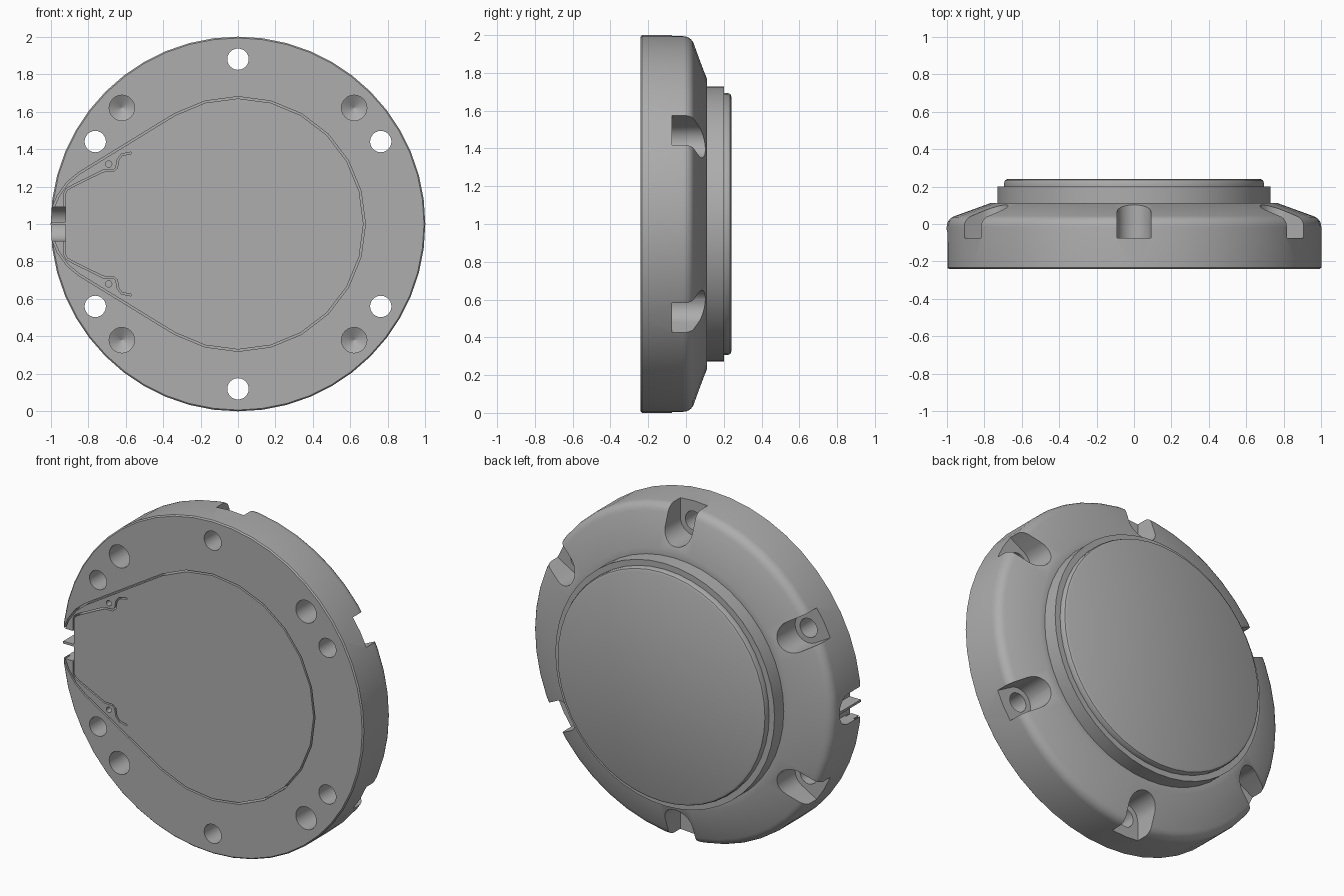
import bpy, bmesh
from math import sin, cos, pi, radians
from mathutils import Matrix, Vector

old = bpy.data.objects.get("Cube")
if old:
    bpy.data.objects.remove(old)

GREY = (0.42, 0.42, 0.42, 1)
mat = bpy.data.materials.new("plain grey")
mat.use_nodes = True
mat.diffuse_color = GREY
mat.node_tree.nodes["Principled BSDF"].inputs["Base Color"].default_value = GREY

FRONT = -0.24


def make(name, bm):
    bmesh.ops.recalc_face_normals(bm, faces=bm.faces)
    mesh = bpy.data.meshes.new(name)
    bm.to_mesh(mesh)
    bm.free()
    mesh.materials.append(mat)
    ob = bpy.data.objects.new(name, mesh)
    bpy.context.collection.objects.link(ob)
    return ob


def lathe(bm, profile, centre, steps):
    """Spin (radius, y) points round the y axis and cap any open ends."""
    verts = [bm.verts.new((centre[0], y, centre[1] + r)) for r, y in profile]
    edges = [bm.edges.new(p) for p in zip(verts, verts[1:])]
    pivot = Vector((centre[0], 0, centre[1]))
    bmesh.ops.spin(bm, geom=verts + edges, cent=pivot, axis=(0, 1, 0),
                   angle=2 * pi, steps=steps, use_merge=True)
    bmesh.ops.remove_doubles(bm, verts=bm.verts, dist=1e-5)
    bmesh.ops.holes_fill(bm, edges=[e for e in bm.edges if e.is_boundary])


def prism(bm, outline, y0, y1):
    """Extrude an (x, z) outline along y."""
    face = bm.faces.new([bm.verts.new((x, y0, z)) for x, z in outline])
    ext = bmesh.ops.extrude_face_region(bm, geom=[face], use_keep_orig=True)
    moved = [v for v in ext["geom"] if isinstance(v, bmesh.types.BMVert)]
    bmesh.ops.translate(bm, verts=moved, vec=(0, y1 - y0, 0))


def groove(bm, path, width, depth):
    """Thin ribbon cutter following an (x, z) path on the front face."""
    pts = [Vector(p) for p in path]
    left, right = [], []
    for i, p in enumerate(pts):
        t = (pts[min(i + 1, len(pts) - 1)] - pts[max(i - 1, 0)]).normalized()
        n = Vector((-t.y, t.x)) * width / 2
        left.append(p + n)
        right.append(p - n)
    prism(bm, left + right[::-1], FRONT - 0.05, FRONT + depth)


def cut(target, bm):
    cutter = make("cutter", bm)
    mod = target.modifiers.new("cut", "BOOLEAN")
    mod.operation, mod.solver, mod.object = "DIFFERENCE", "EXACT", cutter
    bpy.context.view_layer.objects.active = target
    bpy.ops.object.modifier_apply(modifier=mod.name)
    bpy.data.objects.remove(cutter)


def flip(path):
    return [(x, 2 - z) for x, z in path]


# Flanged disc with a sloped shoulder and a raised round boss on the back
bm = bmesh.new()
fillet = [(0.94 + 0.06 * cos(radians(a)), -0.015 + 0.06 * sin(radians(a)))
          for a in range(0, 76, 15)]
lathe(bm, [(0.993, FRONT), (1, FRONT + 0.007)] + fillet
      + [(0.765, 0.112), (0.728, 0.112), (0.728, 0.2), (0.693, 0.2), (0.693, 0.222),
         (0.688, 0.234), (0.675, 0.24)], (0, 1), 48)
body = make("flange_body", bm)

# Bolt pockets open at the rim
bm = bmesh.new()
for k in range(6):
    a = radians(30 + 60 * k)
    shape = [(1.2, -0.09)] + [(0.88 - 0.09 * sin(radians(t)), -0.09 * cos(radians(t)))
                              for t in range(0, 181, 15)] + [(1.2, 0.09)]
    prism(bm, [(u * cos(a) - v * sin(a), 1 + u * sin(a) + v * cos(a))
               for u, v in shape], -0.075, 0.4)
cut(body, bm)

# Bolt holes, drilled blind holes with cone ends, and latch pin holes
bm = bmesh.new()
for k in range(6):
    a = radians(30 + 60 * k)
    lathe(bm, [(0.057, -0.4), (0.057, 0.1)], (0.88 * cos(a), 1 + 0.88 * sin(a)), 24)
for sz in (-1, 1):
    for sx in (-1, 1):
        lathe(bm, [(0.068, -0.4), (0.068, -0.07), (0.001, -0.03)],
              (0.62 * sx, 1 + 0.62 * sz), 24)
    lathe(bm, [(0.017, -0.4), (0.017, FRONT + 0.05)], (-0.69, 1 + 0.32 * sz), 12)
cut(body, bm)

# Teardrop cover seam and the two latch outlines
bm = bmesh.new()
tail = [(-1.03, 1.03), (-0.99, 1.08), (-0.96, 1.15), (-0.91, 1.22), (-0.85, 1.27)]
arc = [(0.675 * cos(radians(a)), 1 + 0.675 * sin(radians(a)))
       for a in range(120, -121, -15)]
groove(bm, tail + arc + flip(tail)[::-1], 0.01, 0.05)
latch = [(-0.925, 1.05), (-0.925, 1.165), (-0.915, 1.185), (-0.88, 1.205),
         (-0.72, 1.283), (-0.665, 1.285), (-0.648, 1.3), (-0.64, 1.345),
         (-0.62, 1.37), (-0.57, 1.38)]
groove(bm, latch, 0.009, 0.05)
groove(bm, flip(latch), 0.009, 0.05)
cut(body, bm)

# Round-bottomed cable notch in the edge
bm = bmesh.new()
section = [(-0.4, 0.91)] + [(-0.12 + 0.09 * sin(radians(t)), 1 - 0.09 * cos(radians(t)))
                            for t in range(0, 181, 15)] + [(-0.4, 1.09)]
face = bm.faces.new([bm.verts.new((-1.1, y, z)) for y, z in section])
ext = bmesh.ops.extrude_face_region(bm, geom=[face], use_keep_orig=True)
bmesh.ops.translate(bm, vec=(0.18, 0, 0),
                    verts=[v for v in ext["geom"] if isinstance(v, bmesh.types.BMVert)])
cut(body, bm)

# Thin divider standing in the notch
bm = bmesh.new()
bmesh.ops.create_cube(bm, size=1, matrix=Matrix.Translation((-0.955, -0.13, 1.003))
                      @ Matrix.Diagonal((0.08, 0.215, 0.014, 1)))
divider = make("notch_divider", bm)

for ob in (body, divider):
    bpy.ops.object.select_all(action="DESELECT")
    ob.select_set(True)
    bpy.context.view_layer.objects.active = ob
    bpy.ops.object.shade_smooth_by_angle(angle=radians(30))
